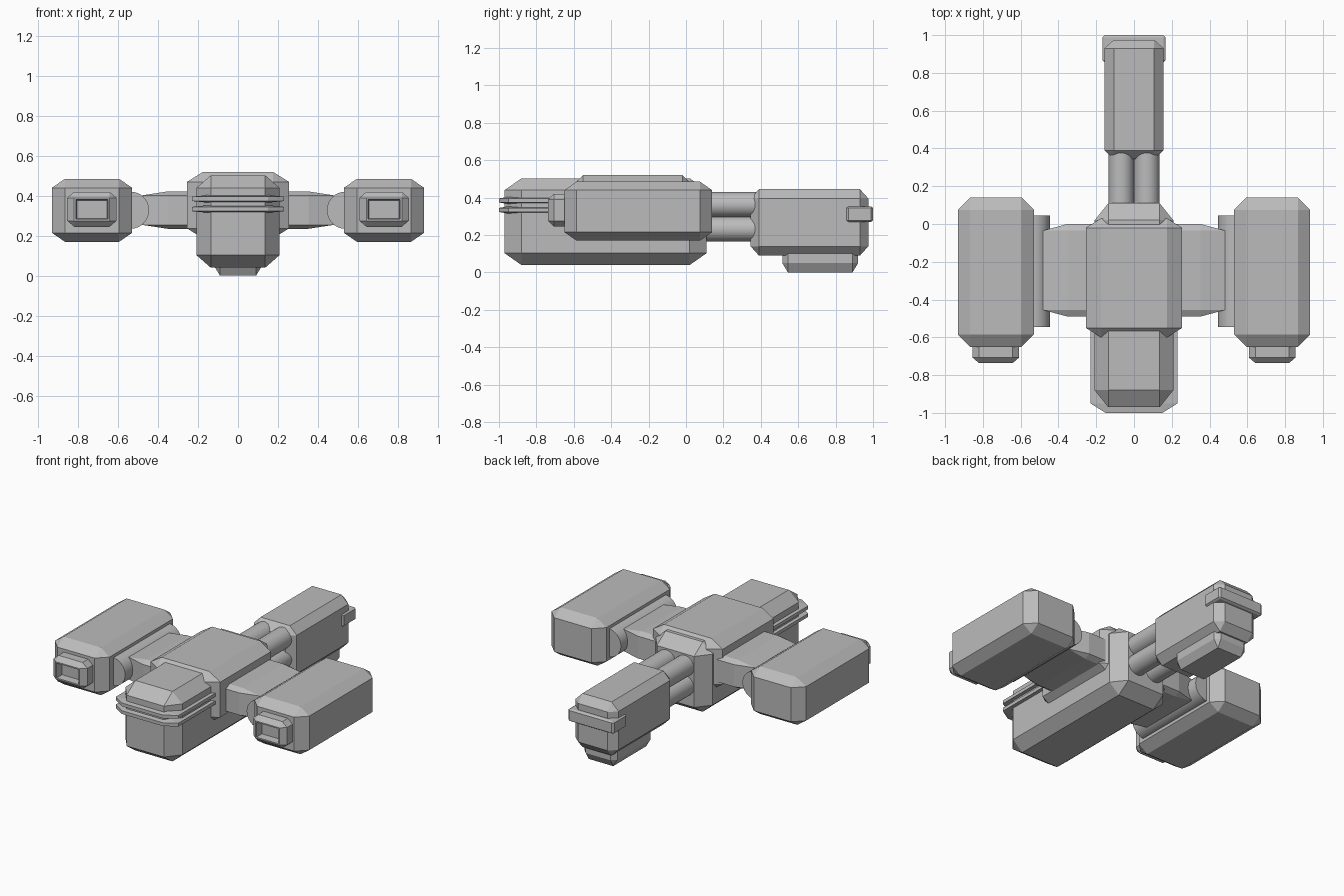
import bpy, bmesh, math
from itertools import product
from mathutils import Vector

cube = bpy.data.objects.get("Cube")
if cube:
    bpy.data.objects.remove(cube, do_unlink=True)

GREY = (0.5, 0.5, 0.5, 1)
mat = bpy.data.materials.new("hull grey")
mat.use_nodes = True
mat.diffuse_color = GREY
mat.node_tree.nodes["Principled BSDF"].inputs["Base Color"].default_value = GREY


def finish(bm, name):
    bmesh.ops.recalc_face_normals(bm, faces=bm.faces)
    mesh = bpy.data.meshes.new(name)
    bm.to_mesh(mesh)
    bm.free()
    mesh.materials.append(mat)
    ob = bpy.data.objects.new(name, mesh)
    bpy.context.collection.objects.link(ob)
    return ob


def chamfer_box(name, xr, yr, zr, cut, hole=None):
    """Box with every edge chamfered, by a separate amount on each axis."""
    centre = Vector([(a + b) / 2 for a, b in (xr, yr, zr)])
    half = Vector([(b - a) / 2 for a, b in (xr, yr, zr)])
    bm = bmesh.new()
    for signs in product((-1, 1), repeat=3):
        for axis in range(3):
            p = [s * (h - (0 if i == axis else c))
                 for i, (s, h, c) in enumerate(zip(signs, half, cut))]
            bm.verts.new(centre + Vector(p))
    bmesh.ops.convex_hull(bm, input=bm.verts)
    bmesh.ops.dissolve_limit(bm, angle_limit=0.01, verts=bm.verts, edges=bm.edges)
    if hole:
        # Sink a square opening into the front face
        front = min(bm.faces, key=lambda f: f.calc_center_median().y)
        rim, depth = hole
        bmesh.ops.inset_region(bm, faces=[front], thickness=rim)
        bmesh.ops.inset_region(bm, faces=[front], thickness=rim / 2)
        for v in front.verts:
            v.co.y += depth
    return finish(bm, name)


def rod(name, x, z, radius, y0, y1):
    bm = bmesh.new()
    bmesh.ops.create_cone(bm, cap_ends=True, segments=32, radius1=radius,
                          radius2=radius, depth=y1 - y0)
    for v in bm.verts:
        v.co = (v.co.x + x, v.co.z + (y0 + y1) / 2, v.co.y + z)
    ob = finish(bm, name)
    for o in bpy.context.selected_objects:
        o.select_set(False)
    ob.select_set(True)
    bpy.context.view_layer.objects.active = ob
    bpy.ops.object.shade_smooth_by_angle(angle=math.radians(35))
    return ob


# Central hull and the saddle body over it
chamfer_box("main_hull", (-.208, .208), (-.97, .11), (.04, .503), (.072, .09, .063))
chamfer_box("saddle_body", (-.255, .255), (-.6, .03), (.187, .52), (.08, .05, .05))

# Two thin collars around the nose
for name, z in (("lower_nose_collar", .315), ("upper_nose_collar", .366)):
    chamfer_box(name, (-.23, .23), (-1, -.5), (z, z + .038), (.08, .05, .008))

# Cross wing
chamfer_box("cross_wing", (-.482, .482), (-.49, 0), (.235, .422), (.13, .035, .02))

# Side pods with their hinge rods and front nozzles
for side, s in (("left", 1), ("right", -1)):
    def span(a, b):
        return tuple(sorted((s * a, s * b)))
    chamfer_box(side + "_pod", span(.53, .932), (-.65, .14), (.17, .485), (.065, .065, .045))
    rod(side + "_pod_hinge", s * .538, .328, .093, -.545, .045)
    chamfer_box(side + "_nozzle", span(.608, .855), (-.737, -.55), (.245, .42),
                (.035, .03, .03), hole=(.012, .05))

# Four struts joining the tail
for row, z in (("upper", .363), ("lower", .232)):
    for side, x in (("left", .068), ("right", -.068)):
        rod(f"{row}_{side}_strut", x, z, .067, .05, .42)

# Tail block, its bracket and the belly box
chamfer_box("tail_block", (-.157, .157), (.345, .975), (.09, .445), (.05, .045, .05))
chamfer_box("tail_bracket", (-.168, .168), (.857, 1), (.27, .353), (.012, .012, .008))
chamfer_box("tail_belly_box", (-.12, .12), (.515, .92), (0, .15), (.03, .03, .05))
